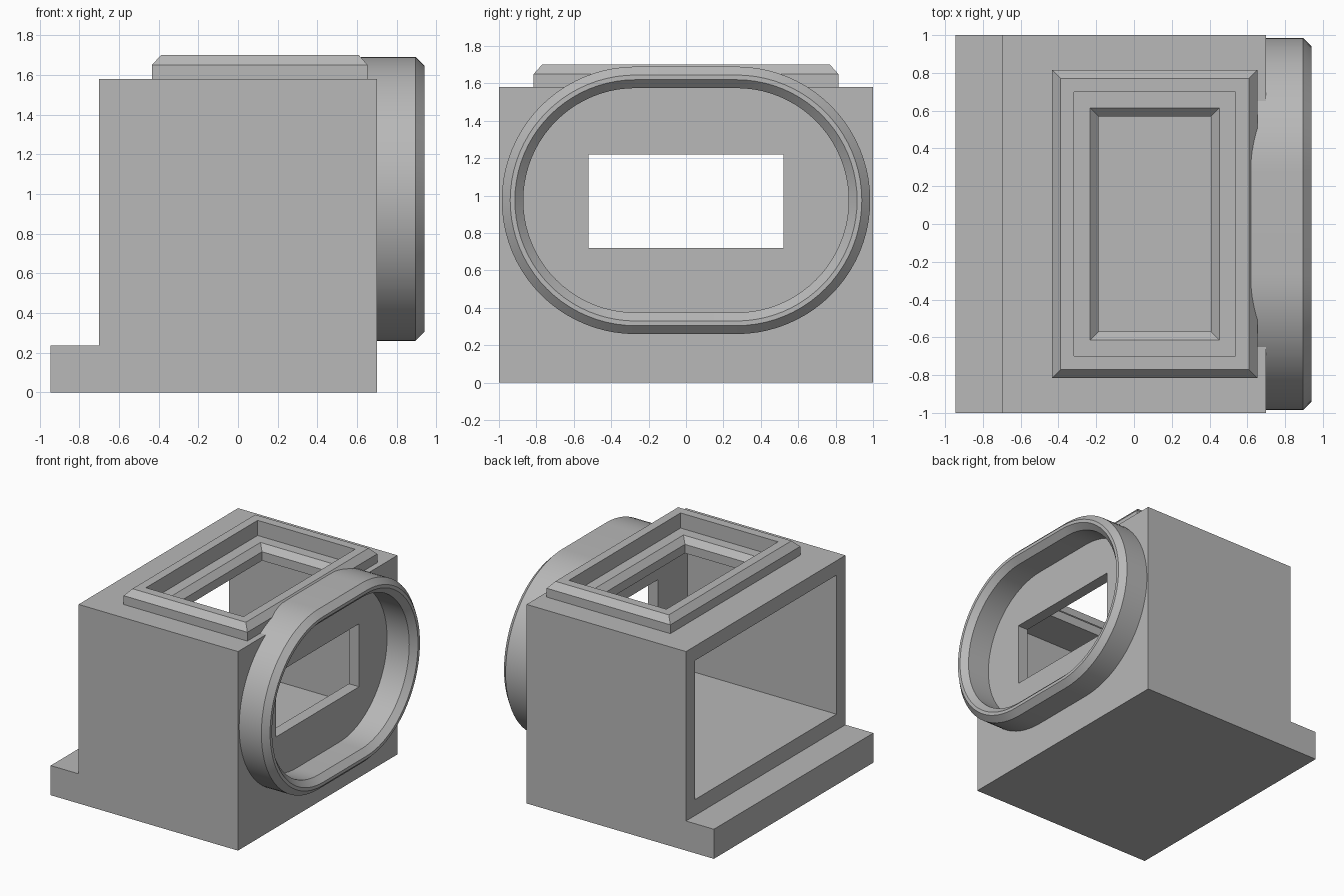
import bpy
import bmesh
from math import sin, cos, pi, radians

cube = bpy.data.objects.get("Cube")
if cube:
    bpy.data.objects.remove(cube, do_unlink=True)

grey = bpy.data.materials.new("plain grey")
grey.use_nodes = True
grey.diffuse_color = (0.48, 0.48, 0.48, 1)
grey.node_tree.nodes["Principled BSDF"].inputs["Base Color"].default_value = grey.diffuse_color


def loft(name, loops, ring=False):
    """Skin matching loops of points; close end to end as a ring, or cap the ends."""
    bm = bmesh.new()
    rows = [[bm.verts.new(p) for p in loop] for loop in loops]
    pairs = list(zip(rows, rows[1:]))
    if ring:
        pairs.append((rows[-1], rows[0]))
    else:
        bm.faces.new(rows[0])
        bm.faces.new(rows[-1])
    for a, b in pairs:
        for i in range(len(a)):
            j = (i + 1) % len(a)
            bm.faces.new((a[i], a[j], b[j], b[i]))
    bmesh.ops.recalc_face_normals(bm, faces=bm.faces)
    mesh = bpy.data.meshes.new(name)
    bm.to_mesh(mesh)
    bm.free()
    mesh.materials.append(grey)
    obj = bpy.data.objects.new(name, mesh)
    bpy.context.collection.objects.link(obj)
    return obj


def rect(half_y, z):
    """Rectangle around the centre of the top opening."""
    cx, half_x = 0.11, half_y - 0.272
    return [(cx + sx * half_x, sy * half_y, z)
            for sx, sy in ((-1, -1), (1, -1), (1, 1), (-1, 1))]


def stadium(radius, x, steps=40):
    """Upright rounded slot outline in a plane of constant x."""
    points = []
    for side, start in ((1, -pi / 2), (-1, pi / 2)):
        for i in range(steps + 1):
            a = start + pi * i / steps
            points.append((x, side * 0.27 + radius * cos(a), 0.975 + radius * sin(a)))
    return points


def box(name, x0, x1, half_y, z0, z1):
    return loft(name, [[(x, -half_y, z0), (x, half_y, z0), (x, half_y, z1), (x, -half_y, z1)]
                       for x in (x0, x1)])


# Housing with its foot ledge, extruded from a side profile
profile = [(-0.945, 0), (0.7, 0), (0.7, 1.58), (-0.7, 1.58), (-0.7, 0.235), (-0.945, 0.235)]
housing = loft("housing", [[(x, y, z) for x, z in profile] for y in (-1, 1)])

# Open cavity, side window and bevelled top opening
cutters = [
    box("cavity_cutter", -0.8, 0.61, 0.887, 0.362, 1.465),
    box("window_cutter", 0.5, 0.8, 0.52, 0.72, 1.22),
    loft("top_cutter", [rect(0.57, 1.3), rect(0.57, 1.535), rect(0.615, 1.58), rect(0.655, 1.62)]),
]
bpy.context.view_layer.objects.active = housing
for cutter in cutters:
    cutter.hide_render = True
    mod = housing.modifiers.new("cut", "BOOLEAN")
    mod.operation = "DIFFERENCE"
    mod.solver = "EXACT"
    mod.object = cutter
    bpy.ops.object.modifier_apply(modifier=mod.name)
    bpy.data.objects.remove(cutter, do_unlink=True)

# Raised rectangular frame on top
loft("top_frame", [rect(h, z) for h, z in (
    (0.70, 1.57), (0.815, 1.57), (0.815, 1.65), (0.77, 1.70), (0.70, 1.70))], ring=True)

# Rounded collar around the side window
collar = loft("side_collar", [stadium(r, x) for r, x in (
    (0.60, 0.62), (0.715, 0.62), (0.715, 0.895), (0.67, 0.94), (0.645, 0.94), (0.60, 0.895))],
    ring=True)
bpy.ops.object.select_all(action="DESELECT")
collar.select_set(True)
bpy.context.view_layer.objects.active = collar
bpy.ops.object.shade_smooth_by_angle(angle=radians(25))
